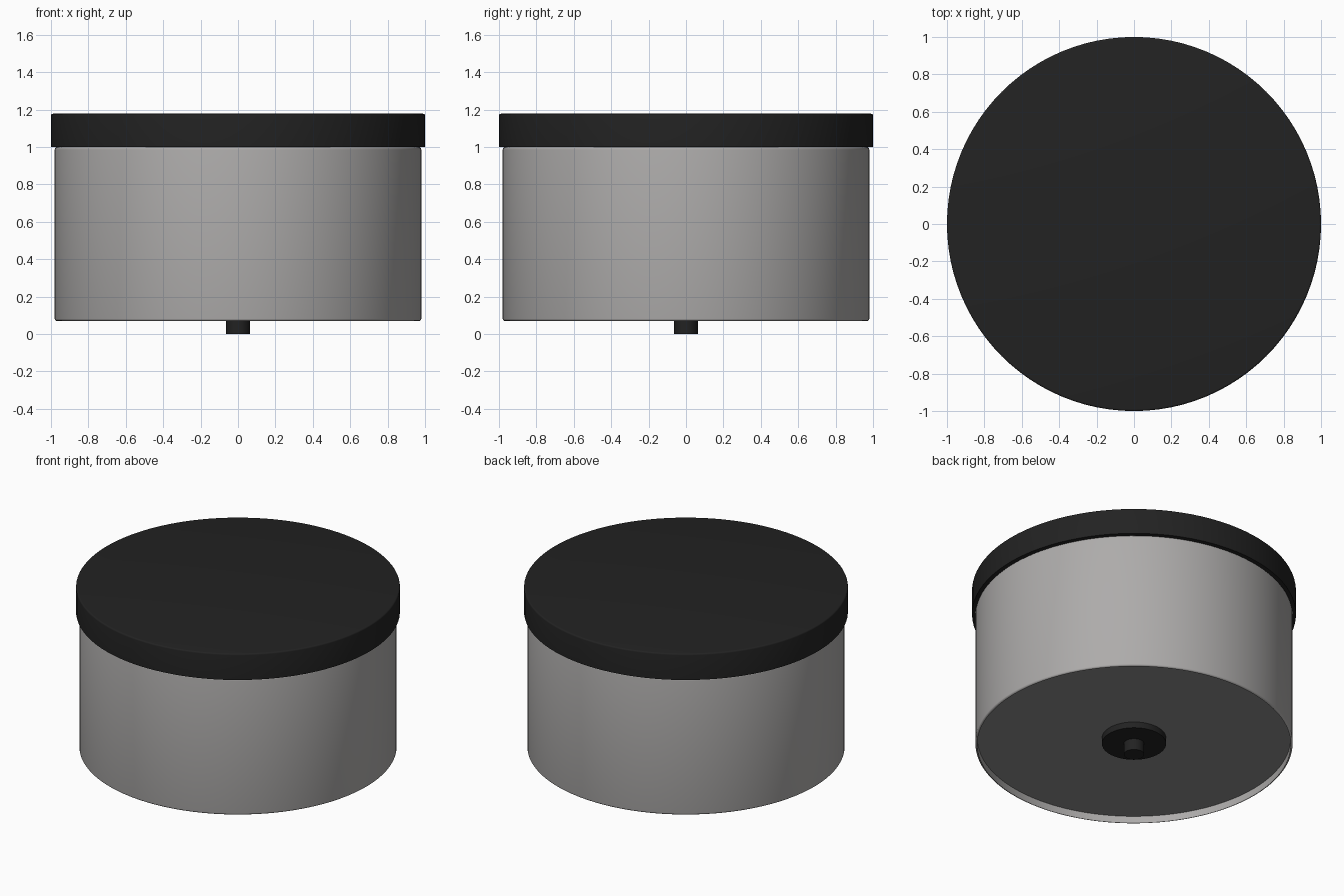
import bpy, bmesh, math
from mathutils import Matrix

if "Cube" in bpy.data.objects:
    bpy.data.objects.remove(bpy.data.objects["Cube"])


def material(name, r, g, b):
    m = bpy.data.materials.new(name)
    m.diffuse_color = (r, g, b, 1.0)
    m.use_nodes = True
    m.node_tree.nodes["Principled BSDF"].inputs["Base Color"].default_value = m.diffuse_color
    return m


black = material("matte black", 0.016, 0.016, 0.016)
steel = material("brushed steel", 0.42, 0.41, 0.405)
grey = material("base grey", 0.27, 0.27, 0.27)


def lathe(name, profile, mat, sides=96):
    """Spin an (r, z) profile, listed bottom to top on the outside, around z."""
    bm = bmesh.new()
    verts = [bm.verts.new((r, 0, z)) for r, z in profile]
    edges = [bm.edges.new(p) for p in zip(verts, verts[1:])]
    bmesh.ops.spin(bm, geom=verts + edges, cent=(0, 0, 0), axis=(0, 0, 1),
                   angle=math.tau, steps=sides, use_merge=True)
    bmesh.ops.remove_doubles(bm, verts=bm.verts, dist=1e-5)
    bmesh.ops.recalc_face_normals(bm, faces=bm.faces)
    mesh = bpy.data.meshes.new(name)
    bm.to_mesh(mesh)
    bm.free()
    mesh.materials.append(mat)
    obj = bpy.data.objects.new(name, mesh)
    bpy.context.collection.objects.link(obj)
    bpy.ops.object.select_all(action='DESELECT')
    obj.select_set(True)
    bpy.context.view_layer.objects.active = obj
    bpy.ops.object.shade_smooth_by_angle(angle=math.radians(35))
    return obj


def arc(cr, cz, rad, a0, a1, n=4):
    """Rounded corner points for a profile."""
    return [(cr + rad * math.cos(math.radians(a0 + (a1 - a0) * i / n)),
             cz + rad * math.sin(math.radians(a0 + (a1 - a0) * i / n)))
            for i in range(n + 1)]


# Steel drum: rounded top and bottom edges, recessed underside
lathe("drum_body",
      [(0, 0.125), (0.968, 0.125), (0.968, 0.07)]
      + arc(0.968, 0.082, 0.012, -90, 0)
      + arc(0.963, 0.985, 0.017, 0, 90) + [(0, 1.002)], steel)

# Grey plate set inside the lower rim
lathe("base_plate", [(0, 0.118), (0.968, 0.118), (0.968, 0.124), (0, 0.124)], grey)

# Black lid overhanging the drum, softened top edge
lathe("lid", [(0, 1.0), (1.0, 1.0)] + arc(0.99, 1.168, 0.01, 0, 90)
      + [(0, 1.178)], black)

# Spindle collar and spindle under the base
lathe("spindle_collar", [(0, 0.077), (0.198, 0.077), (0.198, 0.12), (0, 0.12)], black, 64)
lathe("spindle", [(0, 0), (0.063, 0), (0.063, 0.08), (0, 0.08)], black, 48)
